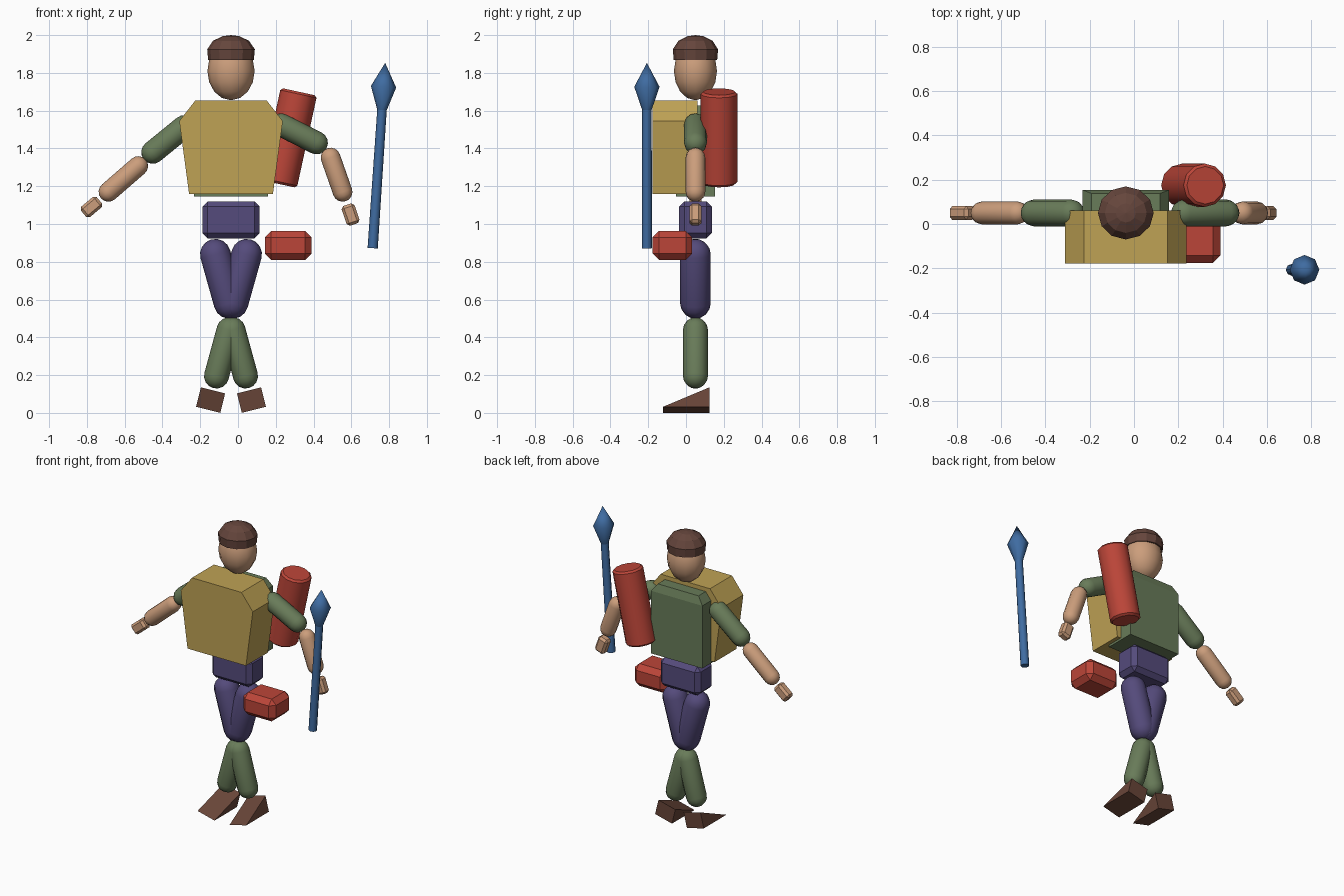
import bpy, bmesh
from math import sin, cos, pi, radians
from mathutils import Vector, Matrix

if "Cube" in bpy.data.objects:
    bpy.data.objects.remove(bpy.data.objects["Cube"])

CX, CY = -0.037, 0.05      # body centre line


def material(name, r, g, b):
    m = bpy.data.materials.new(name)
    m.diffuse_color = (r, g, b, 1)
    m.use_nodes = True
    m.node_tree.nodes["Principled BSDF"].inputs["Base Color"].default_value = m.diffuse_color
    return m


SKIN = material("skin", 0.60, 0.34, 0.20)
GREEN = material("green", 0.14, 0.20, 0.10)
PURPLE = material("purple", 0.09, 0.07, 0.20)
YELLOW = material("yellow", 0.52, 0.36, 0.09)
RED = material("red", 0.50, 0.06, 0.04)
BLUE = material("blue", 0.05, 0.15, 0.36)
BROWN = material("brown", 0.14, 0.06, 0.04)
HAIR = material("hair_brown", 0.13, 0.06, 0.045)


def finish(bm, name, mat, smooth=None):
    bmesh.ops.recalc_face_normals(bm, faces=bm.faces)
    me = bpy.data.meshes.new(name)
    bm.to_mesh(me)
    bm.free()
    me.materials.append(mat)
    ob = bpy.data.objects.new(name, me)
    bpy.context.collection.objects.link(ob)
    if smooth:
        bpy.ops.object.select_all(action='DESELECT')
        bpy.context.view_layer.objects.active = ob
        ob.select_set(True)
        bpy.ops.object.shade_smooth_by_angle(angle=radians(smooth))
    return ob


def loft(rings, name, mat, smooth=None, matrix=Matrix()):
    """Skin a stack of equal-length point rings; one-point ends are poles, others are capped."""
    bm = bmesh.new()
    vs = [[bm.verts.new(matrix @ Vector(p)) for p in ring] for ring in rings]
    for a, b in zip(vs, vs[1:]):
        n = max(len(a), len(b))
        for i in range(n):
            j = (i + 1) % n
            quad = [a[i % len(a)], a[j % len(a)], b[j % len(b)], b[i % len(b)]]
            bm.faces.new(list(dict.fromkeys(quad)))
    for end in (vs[0], vs[-1]):
        if len(end) > 2:
            bm.faces.new(end)
    return finish(bm, name, mat, smooth)


def lathe(profile, n, name, mat, smooth=None, matrix=Matrix()):
    rings = [[(r * cos(2 * pi * i / n), r * sin(2 * pi * i / n), z) for i in range(n)]
             if r > 1e-6 else [(0, 0, z)] for r, z in profile]
    return loft(rings, name, mat, smooth, matrix)


def aim(a, b):
    """Matrix with its origin at a and local z towards b."""
    d = Vector(b) - Vector(a)
    return Matrix.Translation(a) @ d.to_track_quat('Z', 'Y').to_matrix().to_4x4(), d.length


def capsule(name, mat, a, b, r):
    m, length = aim((a[0], CY, a[1]), (b[0], CY, b[1]))
    cap = [(r * sin(t * pi / 8), -r * cos(t * pi / 8)) for t in range(5)]
    lathe(cap + [(q, length - z) for q, z in reversed(cap)], 12, name, mat, 40, m)


def box(name, mat, centre, size, bevel=0.0, tilt=0.0):
    bm = bmesh.new()
    bmesh.ops.create_cube(bm, size=1)
    bmesh.ops.scale(bm, vec=size, verts=bm.verts)
    bmesh.ops.bevel(bm, geom=bm.edges[:], offset=bevel, segments=1, affect='EDGES')
    bm.transform(Matrix.Translation(centre) @ Matrix.Rotation(tilt, 4, 'Y'))
    finish(bm, name, mat)


# Head and hair cap
lathe([(sin(i * pi / 8), -cos(i * pi / 8)) for i in range(9)][:1] +
      [(sin(i * pi / 8), -cos(i * pi / 8)) for i in range(1, 8)] + [(0, 1)], 12, "head", SKIN, 40,
      Matrix.Translation((CX, CY, 1.81)) @ Matrix.Diagonal((0.125, 0.114, 0.155, 1)))
lathe([(0.121, 1.868), (0.126, 1.925), (0.095, 1.97), (0.045, 1.994), (0, 2.0)], 12, "hair", HAIR, None,
      Matrix.Translation((CX, CY, 0)) @ Matrix.Diagonal((1, 0.95, 1, 1)))

# Chest plate: front profile extruded in depth
half = [(0.222, 1.16), (0.274, 1.545), (0.188, 1.655)]
outline = half + [(-x, z) for x, z in reversed(half)]
loft([[(CX + x, y, z) for x, z in outline] for y in (-0.178, 0.06)], "chest_plate", YELLOW)

# Torso block behind it, with a bevelled top
loft([[(CX + sx * w, CY + sy * d, z) for sx, sy in ((-1, -1), (1, -1), (1, 1), (-1, 1))]
      for w, d, z in ((0.195, 0.104, 1.145), (0.195, 0.104, 1.575), (0.155, 0.088, 1.627))],
     "torso", GREEN)

# Hips
box("hips", PURPLE, (CX, CY, 1.022), (0.304, 0.174, 0.195), 0.028)

# Legs and wedge feet
for side, s in (("left", 1), ("right", -1)):
    capsule(side + "_thigh", PURPLE, (CX + s * 0.083, 0.84), (CX + s * 0.01, 0.58), 0.081)
    capsule(side + "_shin", GREEN, (CX + s * 0.01, 0.44), (CX + s * 0.077, 0.195), 0.066)
    wedge = [(-0.121, 0), (0.124, 0), (0.124, 0.106)]
    m = Matrix.Translation((CX + s * 0.121, 0, 0.0165)) @ Matrix.Rotation(-s * radians(14), 4, 'Y')
    loft([[(x, y, z) for y, z in wedge] for x in (-0.066, 0.066)], side + "_foot", BROWN, None, m)

# Arms: shoulder, elbow, forearm ends, hand centre and tilt
arms = {
    "right": ((-0.285, 1.515), (-0.451, 1.38), (-0.528, 1.307), (-0.686, 1.17), (-0.776, 1.09), 50),
    "left": ((0.228, 1.525), (0.415, 1.43), (0.490, 1.352), (0.554, 1.17), (0.596, 1.05), -19),
}
for side, (sh, el, f0, f1, hand, ang) in arms.items():
    capsule(side + "_upper_arm", GREEN, sh, el, 0.061)
    capsule(side + "_forearm", SKIN, f0, f1, 0.052)
    box(side + "_hand", SKIN, (hand[0], CY, hand[1]), (0.072, 0.062, 0.11), 0.014, radians(ang))

# Tilted tube on the back
m, length = aim((0.216, 0.175, 1.212), (0.322, 0.175, 1.70))
lathe([(0.085, 0), (0.098, 0.012), (0.098, length - 0.012), (0.085, length)], 12, "back_tube", RED, 35, m)

# Hip pouch
box("hip_pouch", RED, (0.266, -0.072, 0.887), (0.248, 0.21, 0.153), 0.034)

# Spear: shaft and pointed head
m, length = aim((0.713, -0.207, 0.872), (0.779, -0.207, 1.853))
lathe([(0.027, 0), (0.025, length - 0.2)], 8, "spear_shaft", BLUE, 50, m)
lathe([(0.025, length - 0.25), (0.067, length - 0.127), (0, length)], 8, "spear_head", BLUE, 50, m)
